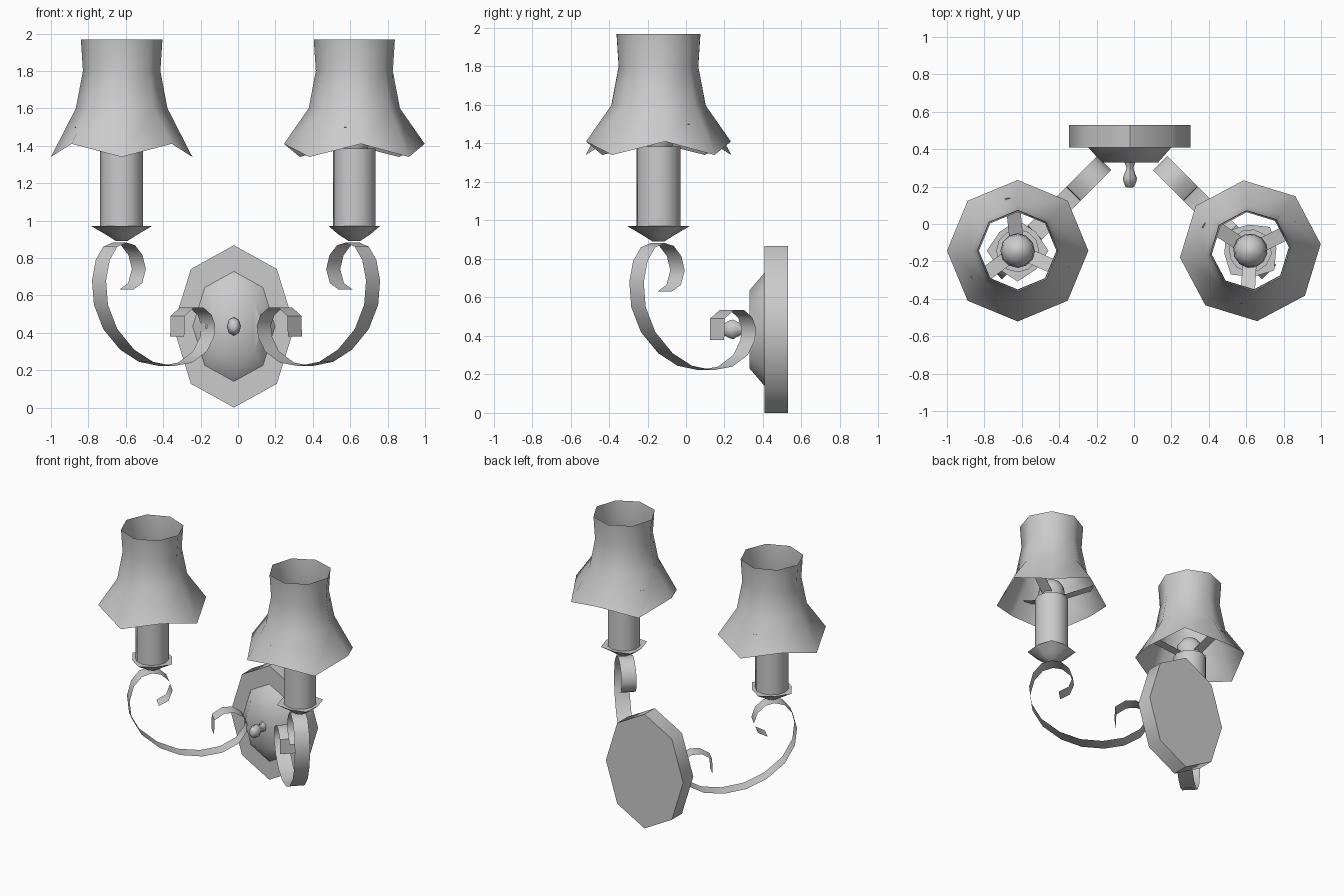
import bpy, bmesh, math
from mathutils import Matrix, Vector

cube = bpy.data.objects.get("Cube")
if cube:
    bpy.data.objects.remove(cube, do_unlink=True)

metal = bpy.data.materials.new("plain_grey")
metal.use_nodes = True
GREY = (0.6, 0.6, 0.6, 1)
metal.diffuse_color = GREY
metal.node_tree.nodes["Principled BSDF"].inputs["Base Color"].default_value = GREY


def finish(name, bm, matrix=Matrix(), angle=50):
    """Turn a bmesh into a smooth-shaded object, keeping sharp edges."""
    bm.transform(matrix)
    mesh = bpy.data.meshes.new(name)
    bm.to_mesh(mesh)
    bm.free()
    mesh.materials.append(metal)
    ob = bpy.data.objects.new(name, mesh)
    bpy.context.collection.objects.link(ob)
    bpy.ops.object.select_all(action='DESELECT')
    ob.select_set(True)
    bpy.context.view_layer.objects.active = ob
    bpy.ops.object.shade_smooth_by_angle(angle=math.radians(angle))


def lathe(profile, sides, caps=True, wave=None):
    """Stack rings of (radius, height); wave(ring, side) gives (dr, dz)."""
    bm = bmesh.new()
    rings = []
    for j, (r, z) in enumerate(profile):
        ring = []
        for i in range(sides):
            a = math.tau * i / sides
            dr, dz = wave(j, i) if wave else (0, 0)
            ring.append(bm.verts.new(((r + dr) * math.cos(a), (r + dr) * math.sin(a), z + dz)))
        rings.append(ring)
    for lo, hi in zip(rings, rings[1:]):
        for i in range(sides):
            k = (i + 1) % sides
            bm.faces.new((lo[i], lo[k], hi[k], hi[i]))
    if caps:
        bm.faces.new(rings[0][::-1])
        bm.faces.new(rings[-1])
    return bm


# Wall plate, raised boss and finial, all lathed towards the front
facing = (Matrix.Translation((-0.022, 0.53, 0.434))
          @ Matrix.Diagonal((1, 1, 1.335, 1)) @ Matrix.Rotation(math.pi / 2, 4, 'X'))
finish("wall_plate", lathe([(0.325, 0), (0.325, 0.122)], 8), facing)
finish("plate_boss", lathe([(0.222, 0.12), (0.152, 0.2)], 8), facing)
finish("finial", lathe([(0.032, 0.19), (0.018, 0.23), (0.024, 0.25), (0.038, 0.285),
                        (0.034, 0.305), (0.024, 0.33), (0.012, 0.336)], 8), facing)

# Scroll centre line: (distance towards the plate along x and y, height)
SCROLL = [(.035, .63), (.083, .665), (.103, .74), (.085, .815), (.045, .868), (0, .882),
          (-.05, .86), (-.09, .79), (-.11, .68), (-.1, .55), (-.05, .42), (.04, .31),
          (.14, .245), (.25, .222), (.35, .24), (.43, .3), (.468, .38), (.473, .44),
          (.455, .495), (.41, .535), (.36, .535), (.31, .49), (.308, .38)]
HALF = 0.0375


def scroll_arm(name, x, side):
    bm = bmesh.new()
    rows = [[bm.verts.new((x - side * (t + s), -0.147 + t - s, z)) for s in (-HALF, HALF)]
            for t, z in SCROLL]
    for a, b in zip(rows, rows[1:]):
        bm.faces.new((a[0], a[1], b[1], b[0]))
    finish(name, bm)


def spokes():
    """Three flat strips that carry the shade."""
    bm = bmesh.new()
    for n in range(3):
        turn = Matrix.Rotation(math.radians(120 * n - 24), 3, 'Z')
        bm.faces.new([bm.verts.new(turn @ Vector(p)) for p in
                      ((0.05, -HALF, 1.4), (0.285, -HALF, 1.5),
                       (0.285, HALF, 1.5), (0.05, HALF, 1.4))])
    return bm


def rim_drop(ring, i):
    return (0, 0.07 if ring == 0 and i % 2 else 0)


def rim_star(ring, i):
    return (-0.025 if ring == 2 and i % 2 else 0, 0)


# Two lamps on mirrored scrolls; the second lamp is turned on its axis
for label, side, turn, arm_x in (("right", -1, 0, -0.633), ("left", 1, 50.5, 0.612)):
    place = (Matrix.Translation((side * 0.622, -0.143, 0))
             @ Matrix.Rotation(math.radians(turn), 4, 'Z'))
    scroll_arm(label + "_scroll_arm", arm_x, side)
    finish(label + "_drip_cup",
           lathe([(0.03, 0.89), (0.085, 0.925), (0.165, 0.972)], 8, wave=rim_star), place)
    finish(label + "_candle", lathe([(0.115, 0.96), (0.115, 1.385)], 12), place)
    finish(label + "_bulb",
           lathe([(0.07, 1.38), (0.092, 1.43), (0.085, 1.48), (0.055, 1.52), (0.015, 1.54)], 12),
           place)
    finish(label + "_shade_spokes", spokes(), place)
    finish(label + "_shade",
           lathe([(0.378, 1.34), (0.245, 1.6), (0.207, 1.8), (0.218, 1.968)], 8,
                 caps=False, wave=rim_drop), place)
